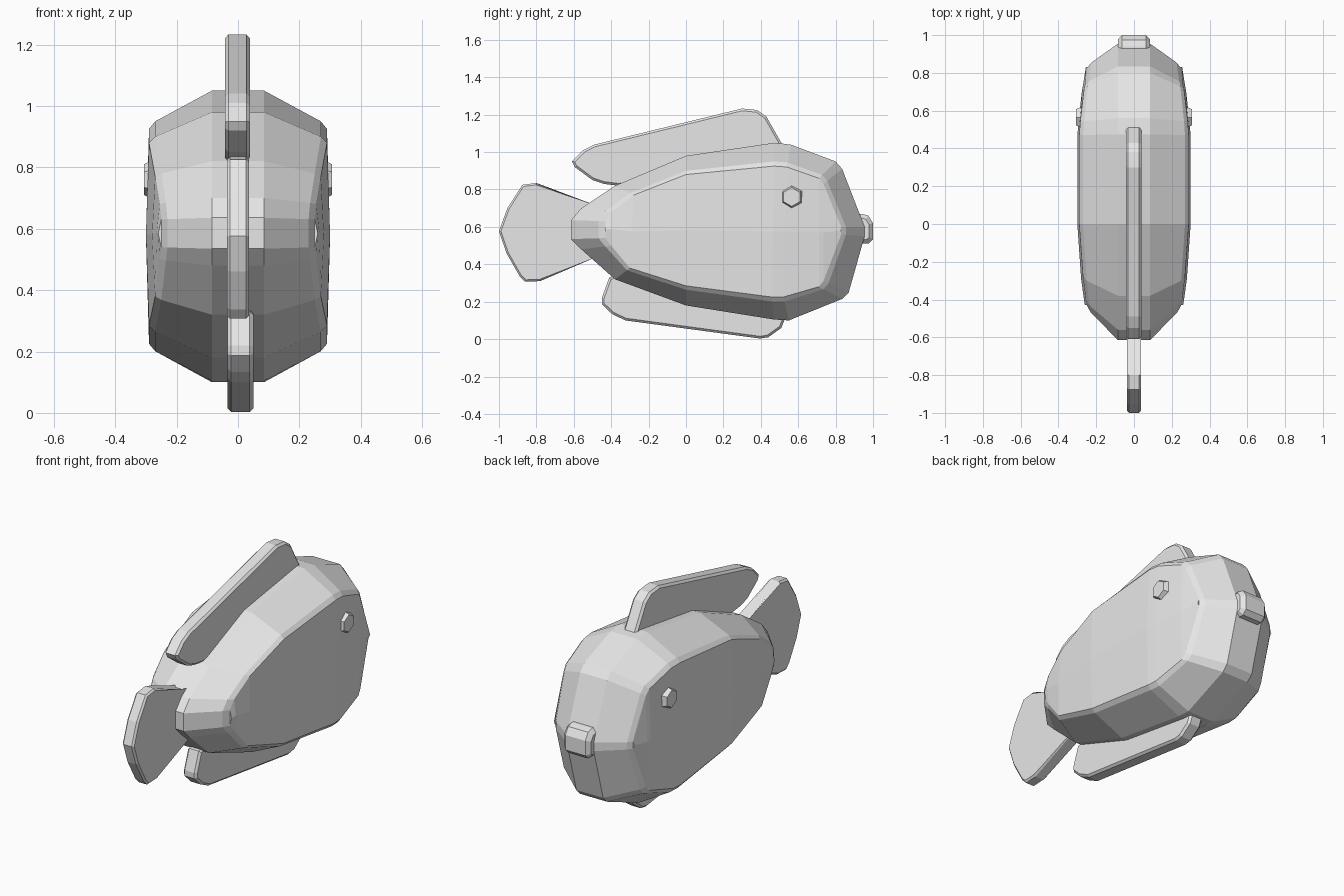
import bpy, bmesh, math
from mathutils import Matrix

if "Cube" in bpy.data.objects:
    bpy.data.objects.remove(bpy.data.objects["Cube"])

grey = bpy.data.materials.new("light grey")
grey.diffuse_color = (0.8, 0.8, 0.8, 1)
grey.use_nodes = True
grey.node_tree.nodes["Principled BSDF"].inputs["Base Color"].default_value = grey.diffuse_color


def finish(name, bm):
    bmesh.ops.recalc_face_normals(bm, faces=bm.faces)
    me = bpy.data.meshes.new(name)
    bm.to_mesh(me)
    bm.free()
    me.materials.append(grey)
    ob = bpy.data.objects.new(name, me)
    bpy.context.collection.objects.link(ob)
    return ob


def plate(name, outline, half, bevel, x=0.0):
    """Side outline (y, z) given a thickness along x, with bevelled rims."""
    bm = bmesh.new()
    sides = [[bm.verts.new((x + s * half, y, z)) for y, z in outline] for s in (-1, 1)]
    caps = [bm.faces.new(v) for v in sides]
    n = len(outline)
    for i in range(n):
        j = (i + 1) % n
        bm.faces.new((sides[0][i], sides[0][j], sides[1][j], sides[1][i]))
    rims = list({e for f in caps for e in f.edges})
    bmesh.ops.bevel(bm, geom=rims, offset=bevel, segments=1, affect='EDGES')
    return finish(name, bm)


# Body: outer outline (y, z), flank outline (y, z) and flank half width
BODY = [
    (-.615, .636, -.43, .63, .25), (-.56, .70, -.40, .68, .255),
    (-.38, .82, -.28, .77, .27), (0, .98, 0, .88, .29),
    (.475, 1.05, .47, .925, .29), (.56, 1.04, .54, .92, .285),
    (.80, .95, .71, .86, .265), (.835, .91, .735, .83, .26),
    (.955, .60, .83, .60, .245), (.955, .55, .83, .56, .245),
    (.87, .25, .735, .31, .26), (.835, .215, .71, .28, .265),
    (.55, .10, .52, .225, .285), (.47, .105, .46, .225, .29),
    (0, .18, 0, .285, .29), (-.38, .32, -.30, .38, .27),
    (-.56, .48, -.40, .50, .255), (-.615, .535, -.43, .54, .25)]
n = len(BODY)
bm = bmesh.new()
rings = {}
for s in (-1, 1):
    outer = [bm.verts.new((s * .085, a, b)) for a, b, c, d, w in BODY]
    mid = [bm.verts.new((s * (w - .02), c + .2 * (a - c), d + .2 * (b - d)))
           for a, b, c, d, w in BODY]
    flank = [bm.verts.new((s * w, c, d)) for a, b, c, d, w in BODY]
    rings[s] = outer
    for p, q in ((outer, mid), (mid, flank)):
        for i in range(n):
            j = (i + 1) % n
            bm.faces.new((p[i], p[j], q[j], q[i]))
    # flank strips meeting on a slightly raised centre line
    top, low = flank[:9], flank[:8:-1]
    ridge = []
    for t, u in zip(top, low):
        v = bm.verts.new((t.co + u.co) / 2)
        v.co.x += s * .01
        ridge.append(v)
    for i in range(8):
        bm.faces.new((top[i], top[i + 1], ridge[i + 1], ridge[i]))
        bm.faces.new((ridge[i], ridge[i + 1], low[i + 1], low[i]))
    for i in (0, 8):
        bm.faces.new((top[i], ridge[i], low[i]))
for i in range(n):
    j = (i + 1) % n
    bm.faces.new((rings[-1][i], rings[-1][j], rings[1][j], rings[1][i]))
finish("body", bm)

# Fins
plate("dorsal_fin", [(-.61, .95), (-.595, .92), (-.50, .85), (-.44, .83), (-.36, .82),
                     (0, .90), (.46, .95), (.515, 1.04), (.43, 1.19), (.38, 1.225),
                     (.30, 1.233), (-.49, 1.04), (-.55, 1.01)], .041, .012, -.002)
plate("belly_fin", [(-.41, .33), (-.45, .22), (-.45, .187), (-.395, .134), (-.325, .10),
                    (.396, .003), (.44, .01), (.51, .06), (.53, .11), (.45, .20),
                    (0, .26), (-.30, .36)], .042, .012, .008)
plate("tail_fin", [(-1, .577), (-.955, .70), (-.875, .825), (-.80, .835), (-.51, .715),
                   (-.42, .70), (-.42, .45), (-.50, .43), (-.78, .31), (-.86, .307),
                   (-.89, .337), (-.96, .46)], .036, .01)

# Mouth
plate("mouth", [(.90, .67), (.94, .67), (.975, .66), (1, .62), (1, .535),
                (.975, .51), (.90, .51)], .085, .022)

# Eyes: hexagonal domes on the flanks
for s, side in ((1, "right"), (-1, "left")):
    bm = bmesh.new()
    m = (Matrix.Translation((s * .272, .565, .76)) @ Matrix.Rotation(s * math.pi / 2, 4, 'Y')
         @ Matrix.Rotation(math.pi / 2, 4, 'Z'))
    bmesh.ops.create_cone(bm, cap_ends=True, segments=6, radius1=.082, radius2=.05,
                          depth=.07, matrix=m)
    finish("eye_" + side, bm)
